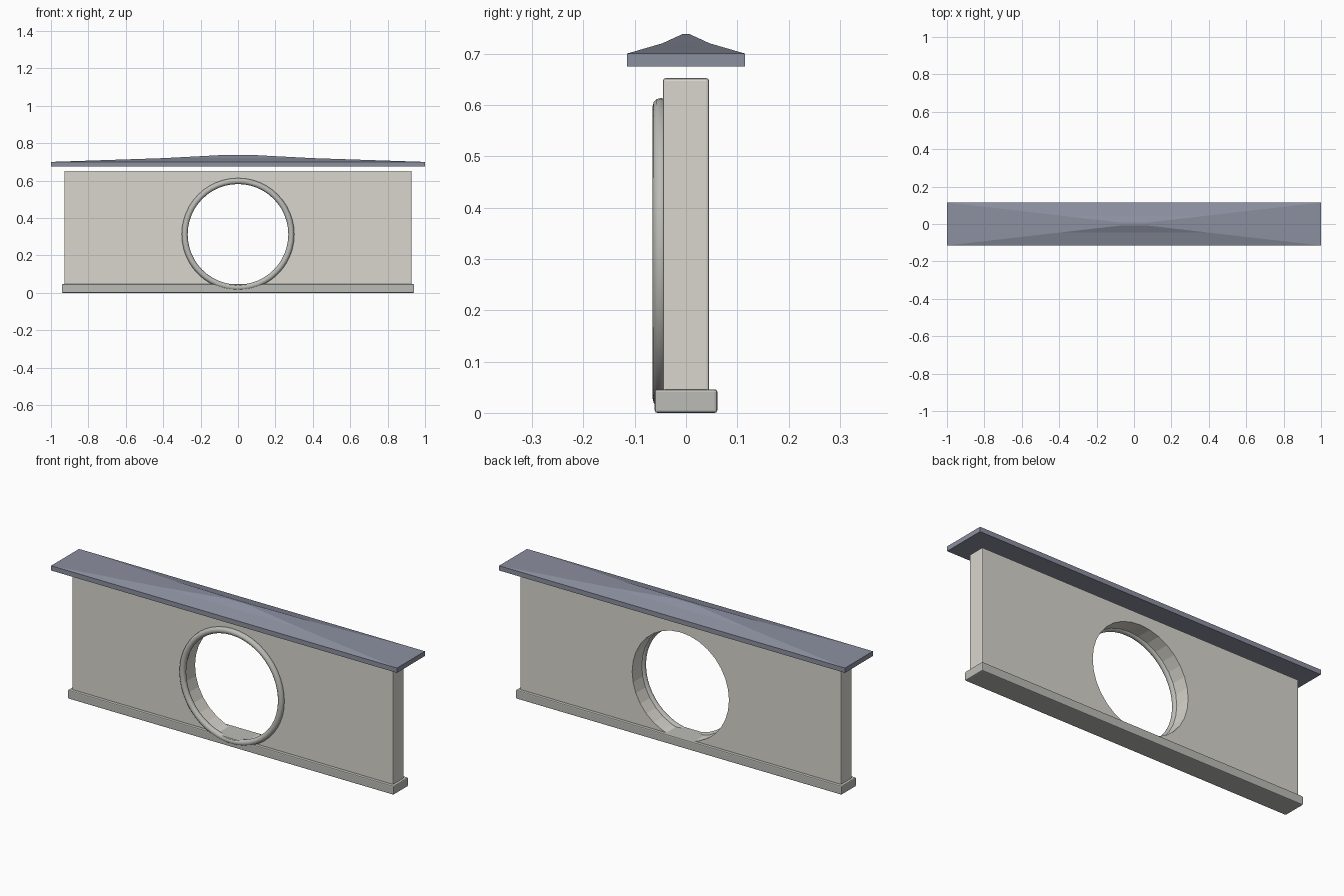
import bpy, bmesh, math

if "Cube" in bpy.data.objects:
    bpy.data.objects.remove(bpy.data.objects["Cube"])


def material(name, color):
    m = bpy.data.materials.new(name)
    m.diffuse_color = (*color, 1)
    m.use_nodes = True
    m.node_tree.nodes["Principled BSDF"].inputs["Base Color"].default_value = m.diffuse_color
    return m


WALL = material("plaster", (0.69, 0.67, 0.61))
STONE = material("stone", (0.50, 0.50, 0.47))
SLATE = material("slate", (0.26, 0.28, 0.35))
HOLE_Z = 0.3125


def select_only(ob):
    bpy.ops.object.select_all(action='DESELECT')
    ob.select_set(True)
    bpy.context.view_layer.objects.active = ob


def box(name, size, z0, mat):
    bpy.ops.mesh.primitive_cube_add(size=1, location=(0, 0, z0 + size[2] / 2))
    ob = bpy.context.object
    ob.name = name
    ob.scale = size
    bpy.ops.object.transform_apply(location=False, rotation=False, scale=True)
    bev = ob.modifiers.new("bevel", 'BEVEL')
    bev.width = 0.005
    bev.segments = 2
    ob.data.materials.append(mat)
    return ob


# Wall panel with round opening
wall = box("wall", (1.856, 0.09, 0.65), 0.002, WALL)
bpy.ops.mesh.primitive_cylinder_add(vertices=32, radius=0.28, depth=0.5,
                                    location=(0, 0, HOLE_Z),
                                    rotation=(math.pi / 2, 0, 0))
cutter = bpy.context.object
cutter.name = "opening_cutter"
cutter.hide_render = True
cutter.hide_set(True)
cut = wall.modifiers.new("opening", 'BOOLEAN')
cut.object = cutter
cut.operation = 'DIFFERENCE'
cut.solver = 'EXACT'

# Base plinth
box("plinth", (1.884, 0.122, 0.046), 0, STONE)

# Ring moulding on the front face
bpy.ops.mesh.primitive_torus_add(major_radius=0.285, minor_radius=0.016,
                                 major_segments=48, minor_segments=12,
                                 location=(0, -0.049, HOLE_Z),
                                 rotation=(math.pi / 2, 0, 0))
ring = bpy.context.object
ring.name = "opening_ring"
ring.data.materials.append(STONE)
select_only(ring)
bpy.ops.object.shade_smooth_by_angle(angle=math.radians(40))

# Roof cap: concave hipped shape from stacked rectangles (scale, height)
bm = bmesh.new()
rings = []
for s, z in ((1, 0.675), (1, 0.70), (0.4, 0.72), (0.06, 0.738)):
    rings.append([bm.verts.new((sx * s, sy * 0.115 * s, z))
                  for sx, sy in ((-1, -1), (1, -1), (1, 1), (-1, 1))])
bm.faces.new(rings[0][::-1])
for a, b in zip(rings, rings[1:]):
    for i in range(4):
        j = (i + 1) % 4
        bm.faces.new((a[i], a[j], b[j], b[i]))
bm.faces.new(rings[-1])
mesh = bpy.data.meshes.new("roof_cap")
bm.to_mesh(mesh)
bm.free()
roof = bpy.data.objects.new("roof_cap", mesh)
mesh.materials.append(SLATE)
bpy.context.collection.objects.link(roof)
